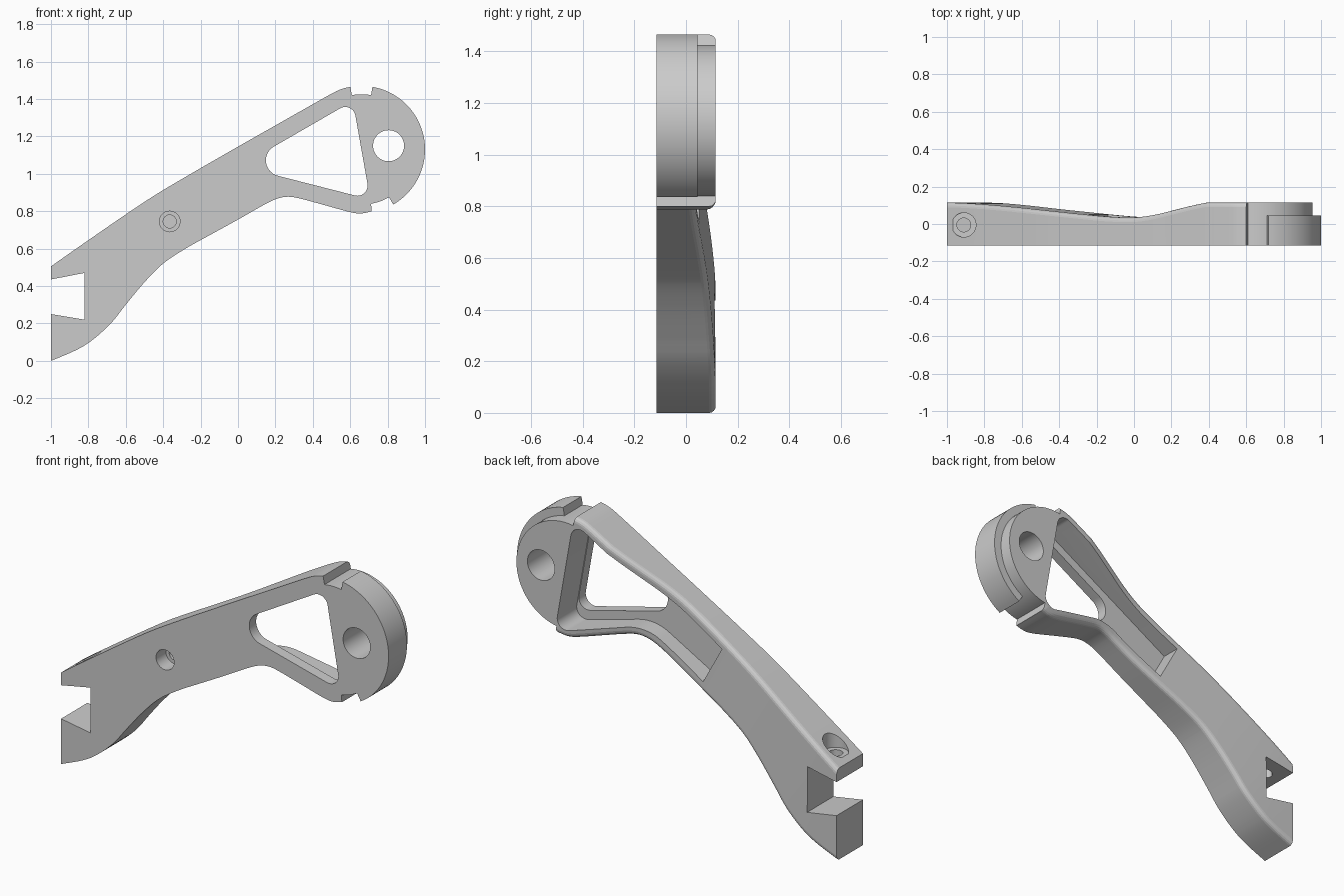
import bpy, bmesh, math
from mathutils import Vector

if "Cube" in bpy.data.objects:
    bpy.data.objects.remove(bpy.data.objects["Cube"])

FRONT, BACK = -0.115, 0.115
FILLET = 0.025
HEAD = Vector((0.66, 0, 1.13))
AXIS = Vector((math.cos(math.pi / 6), 0, 0.5))

metal = bpy.data.materials.new("grey_metal")
metal.use_nodes = True
metal.diffuse_color = (0.6, 0.6, 0.6, 1)
metal.node_tree.nodes["Principled BSDF"].inputs["Base Color"].default_value = (0.6, 0.6, 0.6, 1)


def flat(pairs):
    return [Vector((x, 0, z)) for x, z in pairs]


def spline(pts, n=6):
    """Smooth curve through the points."""
    p = [pts[0]] + pts + [pts[-1]]
    out = []
    for a, b, c, d in zip(p, p[1:], p[2:], p[3:]):
        for i in range(n):
            t = i / n
            out.append(0.5 * (2 * b + (c - a) * t + (2 * a - 5 * b + 4 * c - d) * t ** 2
                              + (3 * b - a - 3 * c + d) * t ** 3))
    return out + [pts[-1]]


def arc(centre, r, start, end, n):
    angles = [math.radians(start + (end - start) * i / n) for i in range(n + 1)]
    return [centre + Vector((math.cos(a), 0, math.sin(a))) * r for a in angles]


def rounded(corners, n=16):
    """Polygon from (x, z, radius) corners."""
    out = []
    for i, (x, z, r) in enumerate(corners):
        p = Vector((x, 0, z))
        if r == 0:
            out.append(p)
            continue
        u, v = [(Vector((q[0], 0, q[1])) - p).normalized()
                for q in (corners[i - 1], corners[(i + 1) % len(corners)])]
        half = u.angle(v) / 2
        c = p + (u + v).normalized() * r / math.sin(half)
        t = r / math.tan(half)
        s, e = p + u * t - c, p + v * t - c
        turn = s.angle(e)
        out += [c + (s * math.sin(turn * (1 - k / n)) + e * math.sin(turn * k / n)) / math.sin(turn)
                for k in range(n + 1)]
    return out


def at_depth(pts, y):
    return [Vector((p.x, y, p.z)) for p in pts]


def loft(rings):
    """Closed solid through matching rings."""
    bm = bmesh.new()
    rows = [[bm.verts.new(p) for p in ring] for ring in rings]
    for a, b in zip(rows, rows[1:]):
        for i in range(len(a)):
            bm.faces.new((a[i - 1], a[i], b[i], b[i - 1]))
    bm.faces.new(rows[0])
    bm.faces.new(rows[-1])
    bmesh.ops.recalc_face_normals(bm, faces=bm.faces)
    return bm


def make(name, bm):
    me = bpy.data.meshes.new(name)
    bm.to_mesh(me)
    bm.free()
    me.materials.append(metal)
    ob = bpy.data.objects.new(name, me)
    bpy.context.collection.objects.link(ob)
    return ob


def activate(ob):
    bpy.ops.object.select_all(action='DESELECT')
    ob.select_set(True)
    bpy.context.view_layer.objects.active = ob


def cut(ob, bm):
    cutter = make("cutter", bm)
    cutter.hide_render = True
    mod = ob.modifiers.new("cut", 'BOOLEAN')
    mod.operation, mod.solver, mod.object = 'DIFFERENCE', 'EXACT', cutter
    activate(ob)
    bpy.ops.object.modifier_apply(modifier=mod.name)
    bpy.data.objects.remove(cutter)


def inset(pts, dists):
    """Move each polygon edge inward by its own distance."""
    n = len(pts)
    normals = []
    for i in range(n):
        d = (pts[(i + 1) % n] - pts[i]).normalized()
        normals.append(Vector((-d.z, 0, d.x)))
    out = []
    for i, p in enumerate(pts):
        a, b, da, db = normals[i - 1], normals[i], dists[i - 1], dists[i]
        det = a.x * b.z - a.z * b.x
        if abs(det) < 0.05:
            out.append(p + (a + b).normalized() * max(da, db))
        else:
            out.append(p + Vector(((da * b.z - db * a.z) / det, 0, (a.x * db - b.x * da) / det)))
    return out


# Silhouette of the arm and round head
under = spline(flat([(-1, 0), (-.87, .055), (-.78, .11), (-.68, .2), (-.6, .3), (-.5, .42),
                     (-.4, .52), (-.28, .6), (-.14, .678), (0, .755), (.15, .84), (.22, .87),
                     (.28, .877), (.35, .863), (.45, .836), (.6, .795), (.66, .788), (.715, .8)]))
rim = arc(HEAD, 0.295, -80, 100, 48)
upper = spline(flat([(.6, 1.465), (.55, 1.452), (.5, 1.428), (.4, 1.372), (.2, 1.2585), (0, 1.145),
                     (-.3, .972), (-.5, .85), (-.8, .645), (-1, .505)]))
jaw = flat([(-1, .435), (-.82, .47), (-.82, .22), (-1, .25)])
outline = under + rim + upper + jaw
soft = ([FILLET] * (len(under) - 1) + [0] * (len(rim) + 1)
        + [FILLET] * (len(upper) - 1) + [0] * (len(jaw) + 1))

# Body with rounded back edges
rings = [at_depth(outline, FRONT)]
for k in range(5):
    a = k / 4 * math.pi / 2
    ring = inset(outline, [d * (1 - math.cos(a)) for d in soft])
    rings.append(at_depth(ring, BACK - FILLET + FILLET * math.sin(a)))
bm = loft(rings)
bmesh.ops.triangulate(bm, faces=[f for f in bm.faces if len(f.verts) > 4])

# Wavy back: slice across the arm, then shift the back by the depth curve
wave = spline(flat([(-.65, BACK), (-.5, .111), (-.26, .096), (.04, .07), (.25, .051), (.42, .038),
                    (.56, .035), (.68, .048), (.8, .073), (.92, .099), (1.01, BACK)]), 4)
for w in wave:
    bmesh.ops.bisect_plane(bm, geom=bm.verts[:] + bm.edges[:] + bm.faces[:], dist=1e-5,
                           plane_co=AXIS * w.x, plane_no=AXIS)


def back_depth(s):
    for a, b in zip(wave, wave[1:]):
        if a.x <= s <= b.x:
            return a.z + (b.z - a.z) * (s - a.x) / (b.x - a.x)
    return BACK


for v in bm.verts:
    if v.co.y > 0:
        v.co.y += back_depth(v.co.dot(AXIS)) - BACK
body = make("lever_body", bm)

# Back pocket, then the triangular window through its floor
pocket = rounded([(-.14, .735, 0), (.228, .941, .25), (.72, .808, .055),
                  (.609, 1.44, .055), (-.255, .945, 0)])
window = rounded([(.011, 1.041, .085), (.707, .863, .055), (.614, 1.389, .055)])
cut(body, loft([at_depth(pocket, -.055), at_depth(pocket, .3)]))
cut(body, loft([at_depth(window, -.3), at_depth(window, .3)]))


def bore(centre, steps):
    """Stepped round cutter along y from (radius, depth) pairs."""
    return loft([at_depth(arc(centre, r, 0, 352.5, 47), y) for r, y in steps])


# Pivot hole and blind stepped hole
cut(body, bore(Vector((.805, 0, 1.15)), [(.083, -.3), (.083, .3)]))
cut(body, bore(Vector((-.365, 0, .745)), [(.055, -.3), (.055, -.03), (.035, -.03), (.035, 0)]))

# Vertical stepped screw hole in the upper jaw
screw = bore(Vector((-.91, 0, .005)), [(.065, .8), (.065, .527), (.037, .527), (.037, .4)])
for v in screw.verts:
    v.co.y, v.co.z = -v.co.z, v.co.y
bmesh.ops.recalc_face_normals(screw, faces=screw.faces)
cut(body, screw)

# Raised lip around the front of the head
band = arc(HEAD, 0.34, -60, 80, 40) + arc(HEAD, 0.294, 80, -60, 40)
lip = make("head_lip", loft([at_depth(band, FRONT), at_depth(band, 0.045)]))

for ob in (body, lip):
    activate(ob)
    bpy.ops.object.shade_smooth_by_angle(angle=math.radians(10))
